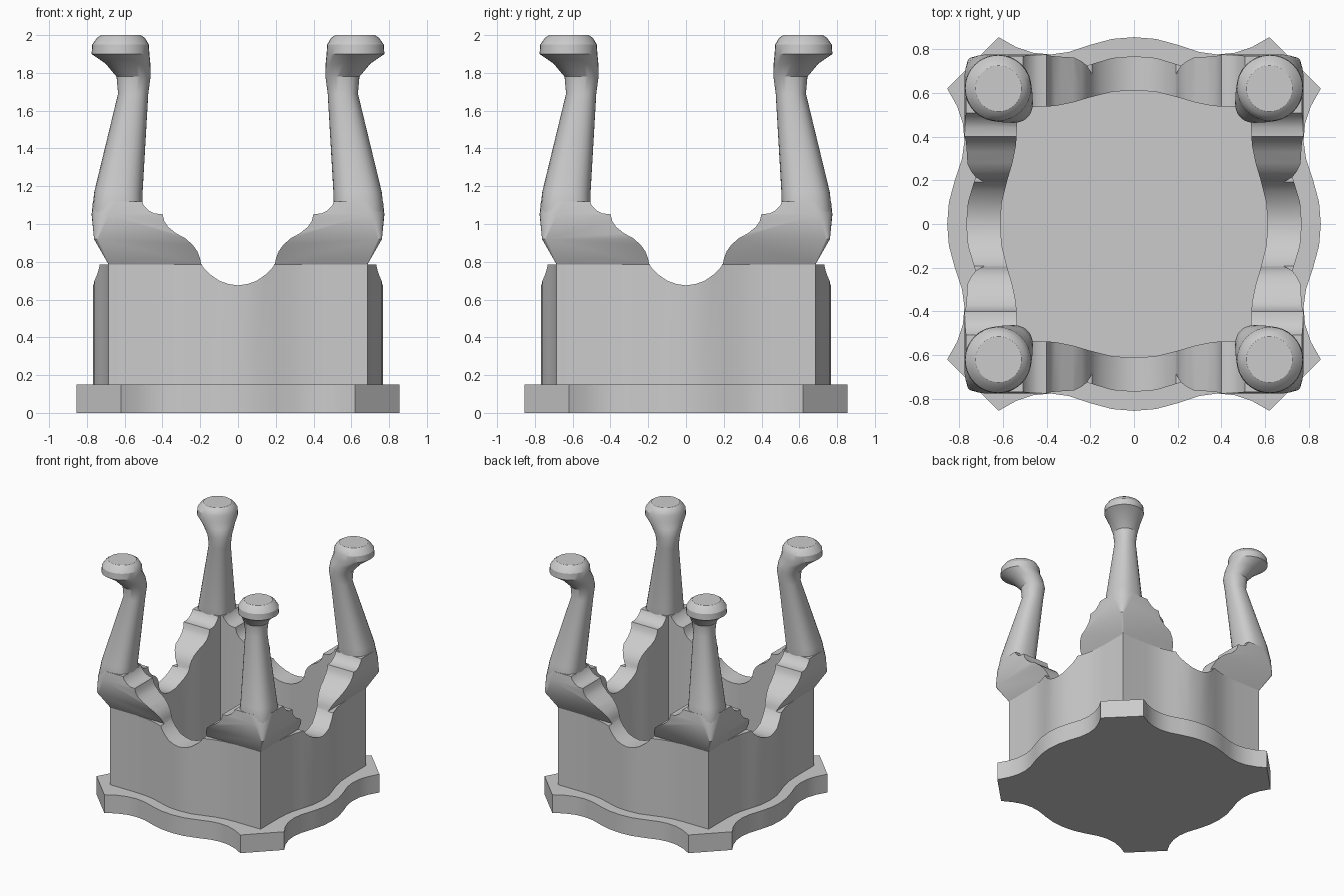
import bpy
import bmesh
from math import sin, cos, pi, radians, copysign

default = bpy.data.objects.get("Cube")
if default:
    bpy.data.objects.remove(default, do_unlink=True)


def loft(name, rings):
    """Skin a stack of equal-length point rings and cap both ends."""
    bm = bmesh.new()
    loops = [[bm.verts.new(point) for point in ring] for ring in rings]
    count = len(loops[0])
    for low, high in zip(loops, loops[1:]):
        for i in range(count):
            j = (i + 1) % count
            bm.faces.new((low[i], low[j], high[j], high[i]))
    bm.faces.new(loops[0])
    bm.faces.new(loops[-1])
    bmesh.ops.recalc_face_normals(bm, faces=bm.faces)
    mesh = bpy.data.meshes.new(name)
    bm.to_mesh(mesh)
    bm.free()
    obj = bpy.data.objects.new(name, mesh)
    bpy.context.collection.objects.link(obj)
    return obj


def prism(name, outline, bottom, top):
    return loft(name, [[(x, y, z) for x, y in outline] for z in (bottom, top)])


def four_sided(half_side):
    """Mirror half of one side, then turn it round all four sides."""
    side = half_side[::-1] + [(-x, y) for x, y in half_side[1:]]
    if abs(side[-1][0]) == side[-1][1]:
        side.pop()  # sharp corner is shared with the next side
    outline = []
    for _ in range(4):
        outline += side
        side = [(-y, x) for x, y in side]
    return outline


def rounded_square(half, radius, z, steps=6):
    ring = []
    for corner in range(4):
        for step in range(steps + 1):
            angle = (corner + step / steps) * pi / 2
            middle = (corner + 0.5) * pi / 2
            cx = copysign(half - radius, cos(middle))
            cy = copysign(half - radius, sin(middle))
            ring.append((cx + radius * cos(angle), cy + radius * sin(angle), z))
    return ring


def super_circle(cx, cy, radius, power, z, count=32):
    ring = []
    for i in range(count):
        c, s = cos(2 * pi * i / count), sin(2 * pi * i / count)
        scale = radius / (abs(c) ** power + abs(s) ** power) ** (1 / power)
        ring.append((cx + c * scale, cy + s * scale, z))
    return ring


def cut(obj, *cutters):
    bpy.context.view_layer.objects.active = obj
    for cutter in cutters:
        mod = obj.modifiers.new("cut", 'BOOLEAN')
        mod.operation = 'DIFFERENCE'
        mod.solver = 'EXACT'
        mod.object = cutter
        bpy.ops.object.modifier_apply(modifier=mod.name)


def smooth(obj):
    bpy.ops.object.select_all(action='DESELECT')
    obj.select_set(True)
    bpy.context.view_layer.objects.active = obj
    bpy.ops.object.shade_smooth_by_angle(angle=radians(28))


# Half-side outlines, from the middle of a side to its corner
plate_side = [(0, .855), (.1, .847), (.2, .82), (.3, .787), (.38, .776),
              (.46, .783), (.54, .81), (.62, .855)]
wall_side = [(0, .768), (.1, .76), (.2, .73), (.28, .705), (.36, .69),
             (.45, .685), (.685, .685)]
inner_side = [(0, .612), (.1, .605), (.2, .58), (.28, .556), (.36, .54),
              (.45, .535), (.535, .535)]

# Scalloped opening in each wall, from its lowest point up to the prong
scallop = [(0, .675), (.05, .682), (.1, .7), (.15, .735), (.18, .765),
           (.195, .79), (.202, .82), (.215, .855), (.24, .89), (.28, .925),
           (.33, .952), (.37, .985), (.39, 1.015), (.4, 1.053), (.44, 1.055),
           (.47, 1.07), (.5, 1.1), (.53, 1.17), (.53, 1.5)]
opening = scallop[::-1] + [(-x, z) for x, z in scallop[1:]]

# Cutters
hollow = prism("hollow_cutter", four_sided(inner_side), -.1, 1.1)
arch_y = loft("arch_cutter_y", [[(u, d, z) for u, z in opening] for d in (-1, 1)])
arch_x = loft("arch_cutter_x", [[(d, u, z) for u, z in opening] for d in (-1, 1)])
cutters = (hollow, arch_y, arch_x)
for cutter in cutters:
    cutter.hide_render = True

# Base plate
parts = [prism("base_plate", four_sided(plate_side), 0, .15)]

# Wavy wall
wall = prism("wall", four_sided(wall_side), .12, .785)
cut(wall, *cutters)
parts.append(wall)

# Flared corner brackets
flare = [(.685, .004, .785), (.762, .02, .92), (.775, .09, 1.05), (.768, .12, 1.12)]
brackets = loft("corner_brackets", [rounded_square(*level) for level in flare])
tall_hollow = prism("tall_hollow_cutter", four_sided(inner_side), .5, 1.3)
tall_hollow.hide_render = True
cut(brackets, tall_hollow, arch_y, arch_x)
parts.append(brackets)

# Prongs with knobbed tips: height, centre offset, radius, squareness
prong_levels = [(.95, .645, .11, 4), (1.05, .64, .134, 3.2), (1.17, .633, .128, 2.5),
                (1.69, .555, .08, 2.2), (1.78, .553, .09, 2.2), (1.85, .583, .119, 2.1),
                (1.9, .622, .153, 2), (1.95, .622, .15, 2), (1.985, .62, .127, 2),
                (2, .62, .105, 2)]
for depth, sy in (("front", -1), ("back", 1)):
    for hand, sx in (("left", 1), ("right", -1)):
        rings = [super_circle(sx * c, sy * c, r, p, z) for z, c, r, p in prong_levels]
        prong = loft(f"{depth}_{hand}_prong", rings)
        cut(prong, hollow)
        parts.append(prong)

for part in parts:
    smooth(part)
for cutter in cutters + (tall_hollow,):
    bpy.data.objects.remove(cutter, do_unlink=True)
